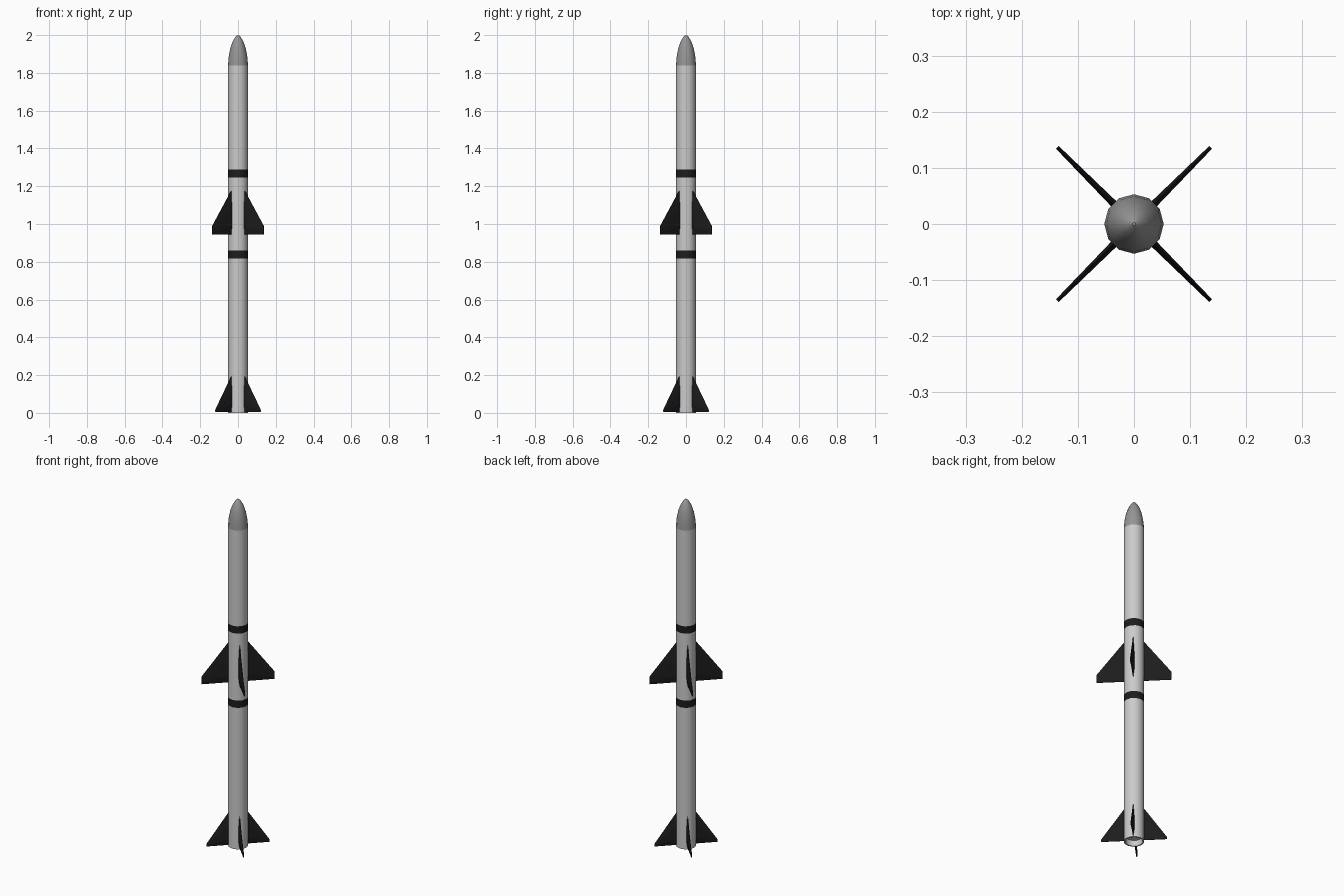
import bpy, bmesh, math
from mathutils import Matrix

if "Cube" in bpy.data.objects:
    bpy.data.objects.remove(bpy.data.objects["Cube"])

SIDES = 12
R = 0.053


def material(name, v):
    m = bpy.data.materials.new(name)
    m.diffuse_color = (v, v, v, 1)
    m.use_nodes = True
    m.node_tree.nodes["Principled BSDF"].inputs["Base Color"].default_value = m.diffuse_color
    return m


BLACK = material("black", 0.012)
GREY = material("nose_grey", 0.3)


def finish(bm, name, mat=None, smooth=True):
    bmesh.ops.recalc_face_normals(bm, faces=bm.faces)
    me = bpy.data.meshes.new(name)
    bm.to_mesh(me)
    bm.free()
    ob = bpy.data.objects.new(name, me)
    bpy.context.collection.objects.link(ob)
    if mat:
        me.materials.append(mat)
    if smooth:
        bpy.ops.object.select_all(action='DESELECT')
        ob.select_set(True)
        bpy.context.view_layer.objects.active = ob
        bpy.ops.object.shade_smooth_by_angle(angle=math.radians(35))
    return ob


def lathe(name, profile, mat=None, cap_last=False):
    """Spin an (r, z) profile round the z axis."""
    bm = bmesh.new()
    rings = []
    for r, z in profile:
        rings.append([bm.verts.new((r * math.cos(a), r * math.sin(a), z))
                      for a in (2 * math.pi * i / SIDES for i in range(SIDES))])
    for a, b in zip(rings, rings[1:]):
        for i in range(SIDES):
            j = (i + 1) % SIDES
            bm.faces.new((a[i], a[j], b[j], b[i]))
    if cap_last:
        bm.faces.new(rings[-1])
    return finish(bm, name, mat)


def fin_set(name, root, tip):
    """Four tapered fins on the diagonals; root/tip = (radius, z_low, z_high, half_thickness)."""
    section = [(0, 0.15), (0.2, 1), (0.6, 1), (1, 0.15)]
    section += [(s, -t) for s, t in reversed(section)]
    for k in range(4):
        bm = bmesh.new()
        loops = [[bm.verts.new((r, t * h, z0 + s * (z1 - z0))) for s, t in section]
                 for r, z0, z1, h in (root, tip)]
        n = len(section)
        for i in range(n):
            j = (i + 1) % n
            bm.faces.new((loops[0][i], loops[0][j], loops[1][j], loops[1][i]))
        for loop in loops:
            bm.faces.new(loop)
        bm.transform(Matrix.Rotation(math.radians(45 + 90 * k), 4, 'Z'))
        finish(bm, f"{name}_{k + 1}", BLACK, smooth=False)


# Body tube in three sections, with a recessed exhaust at the base
lathe("lower_body", [(R, 0.817), (R, 0), (0.046, 0), (0.042, 0.03)][::1], cap_last=True)
lathe("middle_body", [(R, 0.859), (R, 1.246)])
lathe("upper_body", [(R, 1.288), (R, 1.84)])

# Dark bands flush with the tube
lathe("lower_band", [(R, 0.817), (R, 0.859)], BLACK)
lathe("upper_band", [(R, 1.246), (R, 1.288)], BLACK)

# Rounded nose
lathe("nose_cone", [(R, 1.84), (0.0495, 1.885), (0.041, 1.93), (0.029, 1.965),
                    (0.014, 1.99), (0.003, 2.0)], GREY, cap_last=True)

# Mid wings and tail fins
fin_set("wing", (0.048, 0.945, 1.18, 0.0065), (0.193, 0.945, 0.99, 0.0035))
fin_set("tail_fin", (0.048, 0.006, 0.197, 0.0065), (0.168, 0.006, 0.02, 0.0035))
